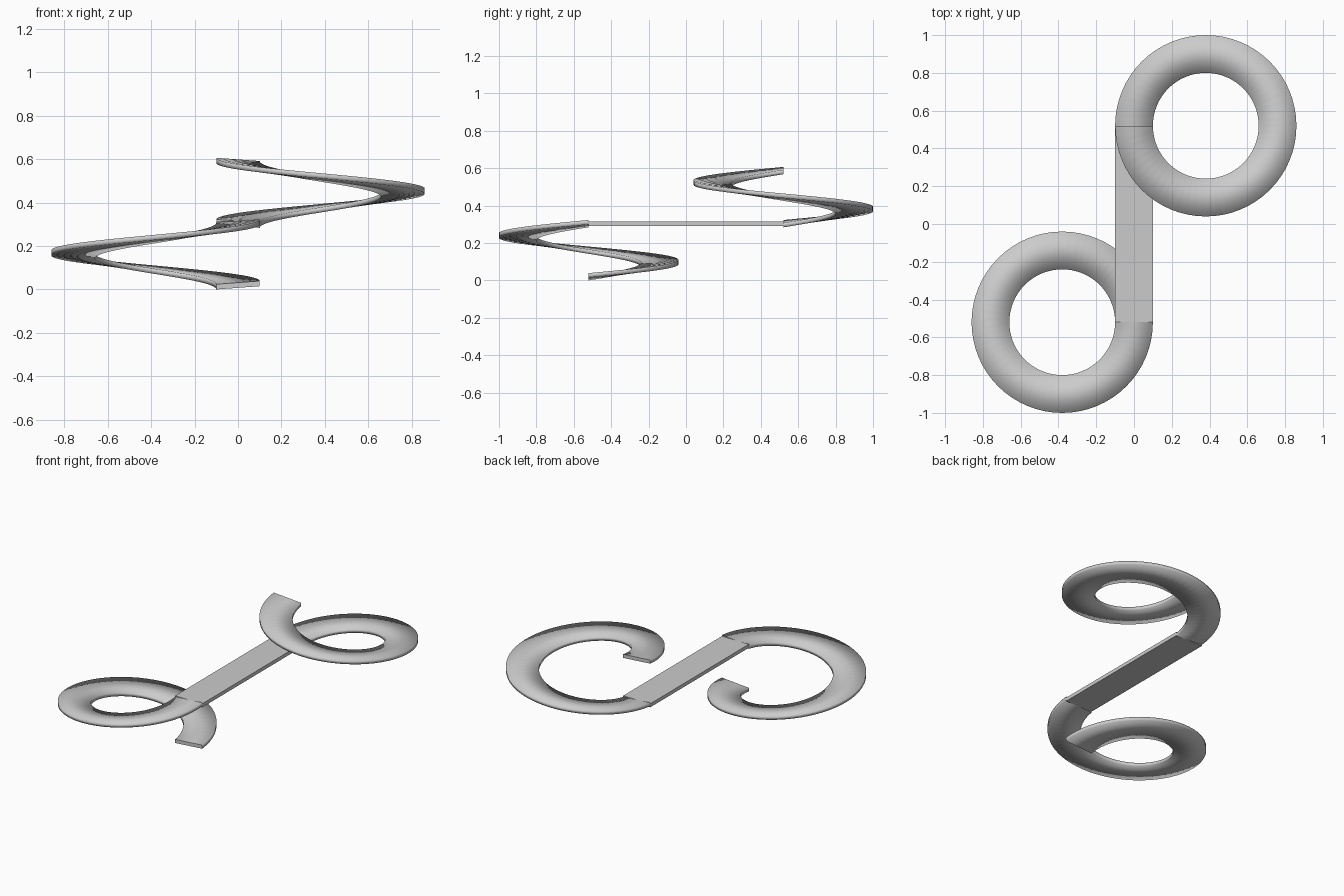
import bpy, bmesh
from math import pi, sin, cos

if "Cube" in bpy.data.objects:
    bpy.data.objects.remove(bpy.data.objects["Cube"])

W, T = 0.20, 0.024          # strip width and thickness
R, CX, CY = 0.38, 0.38, 0.52  # coil centre-line radius and centre
MID, RISE = 0.303, 0.284    # bar height and rise of one turn
BANK = 0.0075               # outer edge lifted, inner edge lowered
STEPS = 64


def finish(name, bm):
    bmesh.ops.recalc_face_normals(bm, faces=bm.faces)
    mesh = bpy.data.meshes.new(name)
    bm.to_mesh(mesh)
    bm.free()
    obj = bpy.data.objects.new(name, mesh)
    bpy.context.collection.objects.link(obj)
    return obj


def coil(name, side):
    """One turn of a flat spiral strip; side -1 turns it round and runs it downward."""
    bm = bmesh.new()
    rings = []
    for i in range(STEPS + 1):
        t = i / STEPS
        a = pi - 2 * pi * t
        ring = []
        for u, v in ((-1, -1), (1, -1), (1, 1), (-1, 1)):
            r = R + u * W / 2
            x, y = CX + r * cos(a), CY + r * sin(a)
            z = MID + side * RISE * t + u * BANK + v * T / 2
            ring.append(bm.verts.new((side * x, side * y, z)))
        rings.append(ring)
    for p, q in zip(rings, rings[1:]):
        for k in range(4):
            n = (k + 1) % 4
            bm.faces.new((p[k], p[n], q[n], q[k])).smooth = True
    bm.faces.new(rings[0])
    bm.faces.new(rings[-1])
    # keep the whole coil on or above the ground
    low = min(v.co.z for v in bm.verts)
    if low < 0:
        bmesh.ops.translate(bm, verts=bm.verts, vec=(0, 0, -low))
    return finish(name, bm)


# Upper and lower spiral strips
coil("upper_coil", 1)
coil("lower_coil", -1)

# Straight bar joining the two coils
bm = bmesh.new()
bmesh.ops.create_cube(bm, size=1)
bmesh.ops.scale(bm, verts=bm.verts, vec=(W, 2 * CY, T))
bmesh.ops.translate(bm, verts=bm.verts, vec=(0, 0, MID))
finish("straight_bar", bm)
